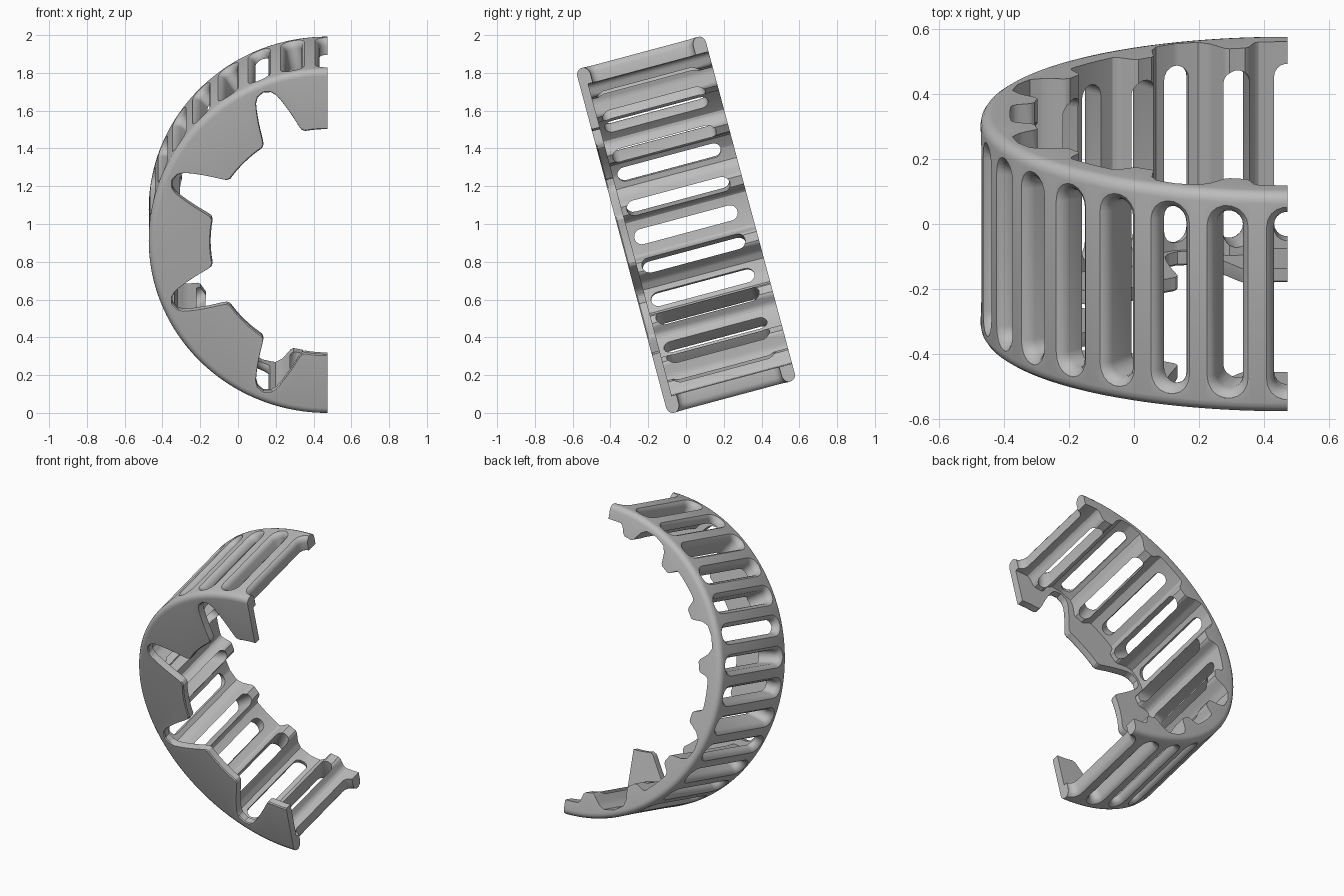
import bpy, bmesh, math
from mathutils import Vector, Matrix

if "Cube" in bpy.data.objects:
    bpy.data.objects.remove(bpy.data.objects["Cube"])

R, L = 0.945, 0.705           # outer radius and axial length
FLANGE, FILLET = 0.045, 0.035
PITCH, BAND = math.pi / 16, 0.07
TILT = math.radians(15)

grey = bpy.data.materials.new("plain_grey")
grey.use_nodes = True
grey.diffuse_color = (0.5, 0.5, 0.5, 1)
grey.node_tree.nodes["Principled BSDF"].inputs["Base Color"].default_value = grey.diffuse_color

# inner radius against angle from the middle of a lobe (repeats every 45 degrees)
TOOTH = [(0, .617), (11, .618), (12.6, .63), (13.6, .66), (17.5, .81), (18.5, .845), (20, .872), (22.5, .885)]
RIDGE = [(0, .855), (6, .855), (7, .845), (8.5, .80), (9.5, .79), (13, .79), (14, .80), (16, .86), (18, .89), (22.5, .90)]


def lookup(table, deg):
    d = deg % 45
    d = min(d, 45 - d)
    for (a, ra), (b, rb) in zip(table, table[1:]):
        if d <= b:
            return ra + (rb - ra) * (d - a) / (b - a)
    return table[-1][1]


def polar(deg, r, y):
    a = math.radians(deg)
    return Vector((-r * math.sin(a), y, r * math.cos(a)))


def section(deg):
    """Closed loop of (radius, axial) points for one angle."""
    back = lookup(RIDGE, deg)
    front = min(lookup(TOOTH, deg), back - .004)
    y0, y1 = -L / 2, L / 2
    loop = [(front + .006, y0), (front, y0 + .006), (front, y0 + FLANGE), (back, y0 + FLANGE), (back, y1)]
    for side in (1, -1):
        arc = [i * math.pi / 8 for i in range(5)]
        pts = [(R - FILLET + FILLET * math.sin(a), side * (y1 - FILLET + FILLET * math.cos(a))) for a in arc]
        loop += pts if side == 1 else pts[::-1]
    return loop


def make_object(name, bm):
    bmesh.ops.recalc_face_normals(bm, faces=bm.faces)
    mesh = bpy.data.meshes.new(name)
    bm.to_mesh(mesh)
    bm.free()
    mesh.materials.append(grey)
    ob = bpy.data.objects.new(name, mesh)
    bpy.context.collection.objects.link(ob)
    return ob


def loft(bm, rings):
    loops = [[bm.verts.new(p) for p in ring] for ring in rings]
    for a, b in zip(loops, loops[1:]):
        for i in range(len(a)):
            j = (i + 1) % len(a)
            bm.faces.new((a[i], a[j], b[j], b[i]))
    bm.faces.new(loops[0])
    bm.faces.new(loops[-1][::-1])


# half ring with toothed front flange and ridged inner wall
bm = bmesh.new()
loft(bm, [[polar(d / 2, r, y) for r, y in section(d / 2)] for d in range(0, 361)])
cage = make_object("half_cage", bm)

# round-ended slots with a flared outer mouth
bm = bmesh.new()
half = 0.041
straight = L / 2 - BAND - half
for k in range(17):
    turn = Matrix.Rotation(-k * PITCH, 3, 'Y')
    rings = []
    for r, grow in ((.7, 0), (.908, 0), (.922, .004), (.935, .012), (.944, .025), (.97, .028)):
        ring = []
        for i in range(20):
            end = 1 if i < 10 else -1
            a = math.pi * (i % 10) / 9 + (0 if end == 1 else math.pi)
            w = half + grow
            ring.append(turn @ Vector((w * math.cos(a), end * straight + w * math.sin(a), r)))
        rings.append(ring)
    loft(bm, rings)
cutter = make_object("slot_cutter", bm)
cutter.hide_render = True

mod = cage.modifiers.new("slots", 'BOOLEAN')
mod.operation = 'DIFFERENCE'
mod.solver = 'EXACT'
mod.object = cutter
bpy.context.view_layer.objects.active = cage
cage.select_set(True)
cutter.select_set(False)
bpy.ops.object.modifier_apply(modifier=mod.name)
bpy.data.objects.remove(cutter)

# lean the ring back and stand it on the ground
cage.data.transform(Matrix.Translation((0.4725, 0, 1.0)) @ Matrix.Rotation(TILT, 4, 'X'))
low = min(v.co.z for v in cage.data.vertices)
cage.data.transform(Matrix.Translation((0, 0, -low)))
bpy.ops.object.shade_smooth_by_angle(angle=math.radians(32))
